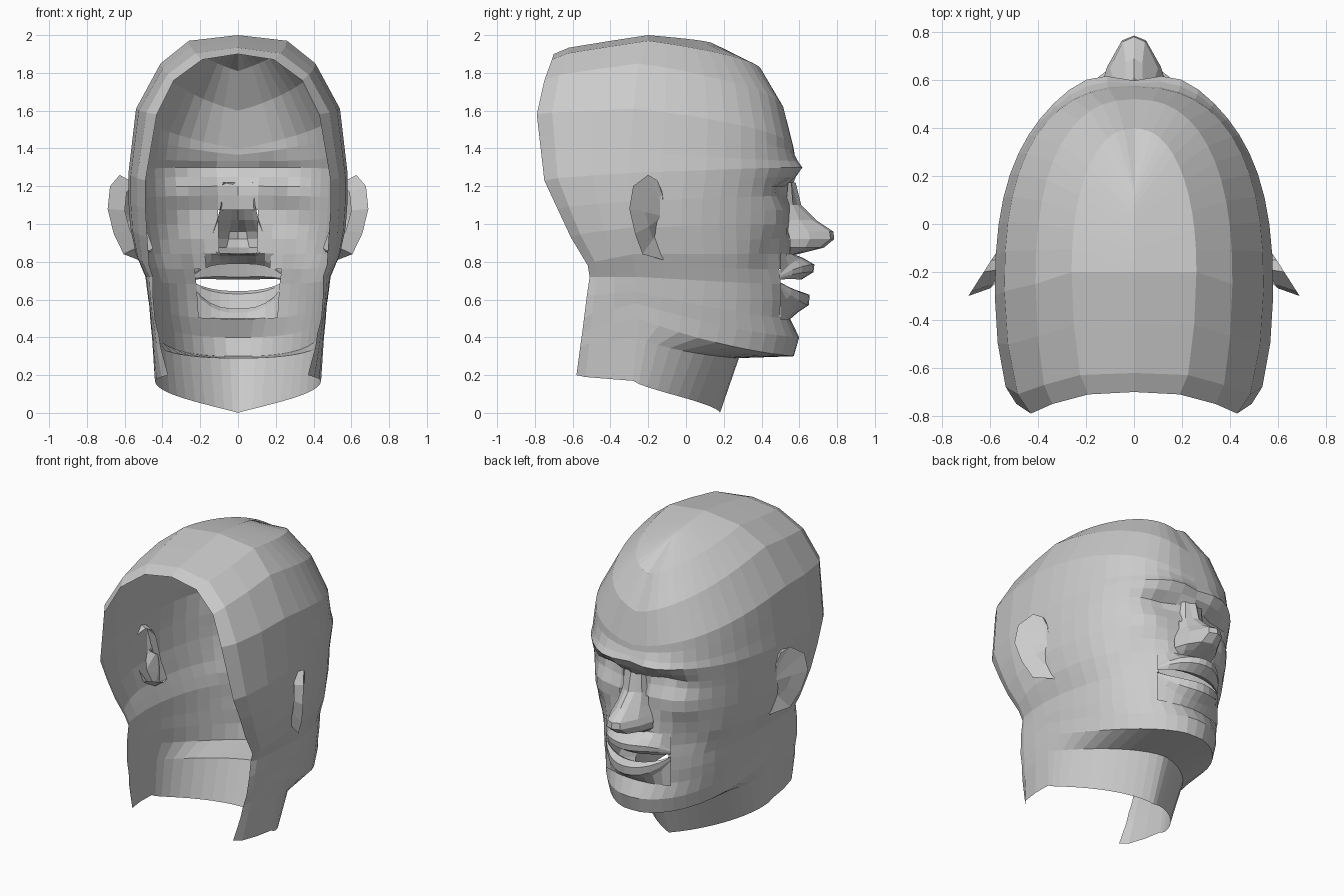
import bpy, bmesh
from math import sin, cos, pi, exp

if "Cube" in bpy.data.objects:
    bpy.data.objects.remove(bpy.data.objects["Cube"])


def grid_object(name, rows, drop=None):
    """Skin rows of equal length into one faceted open sheet."""
    bm = bmesh.new()
    grid = [[bm.verts.new(p) for p in r] for r in rows]
    for a, b in zip(grid, grid[1:]):
        for i in range(len(a) - 1):
            bm.faces.new((a[i], b[i], b[i + 1], a[i + 1]))
    if drop:
        gone = [f for f in bm.faces if drop(f.calc_center_median())]
        bmesh.ops.delete(bm, geom=gone, context='FACES')
    bmesh.ops.remove_doubles(bm, verts=bm.verts[:], dist=0.0005)
    bmesh.ops.recalc_face_normals(bm, faces=bm.faces[:])
    # open sheets: make the normals point away from the inside of the skull
    if sum(f.normal.dot(f.calc_center_median() - CENTRE) * f.calc_area() for f in bm.faces) < 0:
        bmesh.ops.reverse_faces(bm, faces=bm.faces[:])
    me = bpy.data.meshes.new(name)
    bm.to_mesh(me)
    bm.free()
    ob = bpy.data.objects.new(name, me)
    bpy.context.collection.objects.link(ob)
    return ob


from mathutils import Vector
CENTRE = Vector((0, -0.1, 1.0))


def mirrored(half):
    """half runs from the centre line outward; returns the full row."""
    return [(-x, y, z) for x, y, z in half[:0:-1]] + half


# Head shell: each section runs front centre -> widest side -> edge of the open back
# (front z, front y, half width, side y, side z, back x, back y, back z, roundness)
SECTIONS = [
    (1.95, .15, .00, -.20, 2.00, .00, -.70, 1.90, 2.0),
    (1.81, .40, .26, -.20, 1.97, .19, -.71, 1.87, 2.2),
    (1.60, .52, .41, -.25, 1.85, .34, -.75, 1.76, 2.4),
    (1.40, .57, .54, -.28, 1.61, .43, -.79, 1.58, 2.5),
    (1.30, .58, .58, -.30, 1.27, .49, -.75, 1.23, 2.5),
    (1.15, .56, .58, -.30, 1.12, .49, -.68, 1.08, 2.4),
    (1.00, .55, .57, -.30, 0.98, .48, -.61, 0.93, 2.4),
    (0.84, .56, .54, -.28, 0.84, .47, -.52, 0.78, 2.4),
    (0.68, .56, .49, -.27, 0.72, .45, -.51, 0.72, 2.4),
    (0.50, .55, .48, -.27, 0.64, .45, -.525, 0.62, 2.3),
    (0.40, .59, .47, -.26, 0.58, .44, -.54, 0.50, 2.1),
    (0.30, .57, .465, -.25, 0.50, .42, -.55, 0.42, 2.0),
    (0.29, .28, .455, -.26, 0.40, .41, -.56, 0.35, 1.7),
    (0.00, .18, .44, -.28, 0.17, .37, -.58, 0.20, 1.5),
]

# Facial relief: (x, z, x radius, z radius, push)
RELIEF = [
    (.17, 1.29, .17, .05, .05),    # brow
    (.19, 1.18, .12, .06, -.07),   # eye socket
    (.20, 1.15, .07, .03, .02),    # eyelid
    (.30, 1.03, .10, .07, .03),    # cheekbone
    (.32, 0.80, .09, .12, -.04),   # cheek hollow
    (.00, 0.36, .14, .06, .015),   # chin
]


def relief(x, z):
    return sum(a * exp(-((x - cx) / rx) ** 2 - ((z - cz) / rz) ** 2)
               for cx, cz, rx, rz, a in RELIEF)


def head_row(s):
    zf, yf, w, ys, zs, xb, yb, zb, n = s
    p = 1.0 if zf > 1.35 else (2.5 if zf > .2 else 1.2)
    half = []
    for i in range(13):
        t = i / 12
        x = w * sin(t * pi / 2) ** (2 / n)
        y = ys + (yf - ys) * max(cos(t * pi / 2), 0) ** (2 / n)
        z = zf + (zs - zf) * t ** p
        if y > .1 and z > .3:
            y += relief(x, z)
        half.append((x, y, z))
    for i in range(1, 4):
        t = i / 3
        half.append((xb + (w - xb) * cos(t * pi / 2), ys + (yb - ys) * sin(t * pi / 2) ** 1.2,
                     zs + (zb - zs) * t))
    return mirrored(half)


rows = []
for k, (a, b) in enumerate(zip(SECTIONS, SECTIONS[1:])):
    steps = 3 if k in (3, 4) else 2 if 5 <= k <= 8 else 1
    for j in range(steps):
        rows.append(head_row([u + (v - u) * j / steps for u, v in zip(a, b)]))
rows.append(head_row(SECTIONS[-1]))


def behind_nose_or_mouth(c):
    nose = abs(c.x) < .08 and .86 < c.z < 1.08
    mouth = abs(c.x) < .2 and .51 < c.z < .83
    return c.y > .35 and (nose or mouth)


grid_object("head_shell", rows, behind_nose_or_mouth)

# Nose: (z, ridge y, ridge half width, base half width, base y)
NOSE = [(1.22, .58, .03, .08, .54), (1.10, .61, .035, .09, .53), (1.02, .69, .035, .11, .53),
        (.96, .78, .045, .13, .54), (.92, .785, .05, .145, .55), (.875, .73, .06, .14, .55),
        (.855, .65, .055, .12, .55), (.835, .57, .05, .10, .54)]
nose_rows = []
for z, yr, wr, wb, yb in NOSE:
    nose_rows.append(mirrored([(0, yr, z), (wr, yr - .02, z),
                               (wr * .35 + wb * .65, yb + (yr - yb) * .45, z), (wb, yb, z)]))
grid_object("nose", nose_rows)

# Lips: a (y, z) profile carried across the open mouth, flattening at the corners
UPPER = [(.56, .845), (.62, .82), (.68, .785), (.675, .745), (.61, .705), (.57, .72), (.55, .79)]
LOWER = [(.55, .495), (.59, .53), (.65, .57), (.655, .625), (.60, .645), (.57, .63), (.55, .55)]


def lip(name, profile):
    out = []
    for i, (py, pz) in enumerate(profile):
        r = []
        for k in range(-5, 6):
            a = k / 5
            close = 0 if i == 0 else .75 * abs(a) ** 3
            r.append((.24 * a, .56 - .06 * a * a + (py - .56) * (1 - a * a),
                      pz + (.68 - pz) * close + (.02 * a * a if i else 0)))
        out.append(r)
    grid_object(name, out)


lip("upper_lip", UPPER)
lip("lower_lip", LOWER)

# Ears: flared rim, dished front and tapered back, outline as (y, z)
EAR = [(-.13, 1.18), (-.15, 1.23), (-.20, 1.26), (-.28, 1.20), (-.30, 1.08),
       (-.27, .95), (-.23, .84), (-.12, .81), (-.09, .83), (-.10, .97)]


def ear(name, side):
    loops = []
    for shrink, inset, dy in ((.05, -.03, .02), (.6, -.02, .02), (1, 0, 0), (.8, -.07, 0)):
        loop = []
        for y, z in EAR + EAR[:1]:
            yy = -.14 + (y + .14) * shrink
            zz = 1.04 + (z - 1.04) * shrink
            taper = .05 * max(0, (1.0 - z) / .2)
            x = .575 + (-.12 - yy) * .64 + inset - taper
            loop.append((side * x, yy + dy, zz))
        loops.append(loop)
    grid_object(name, loops)


ear("right_ear", 1)
ear("left_ear", -1)
